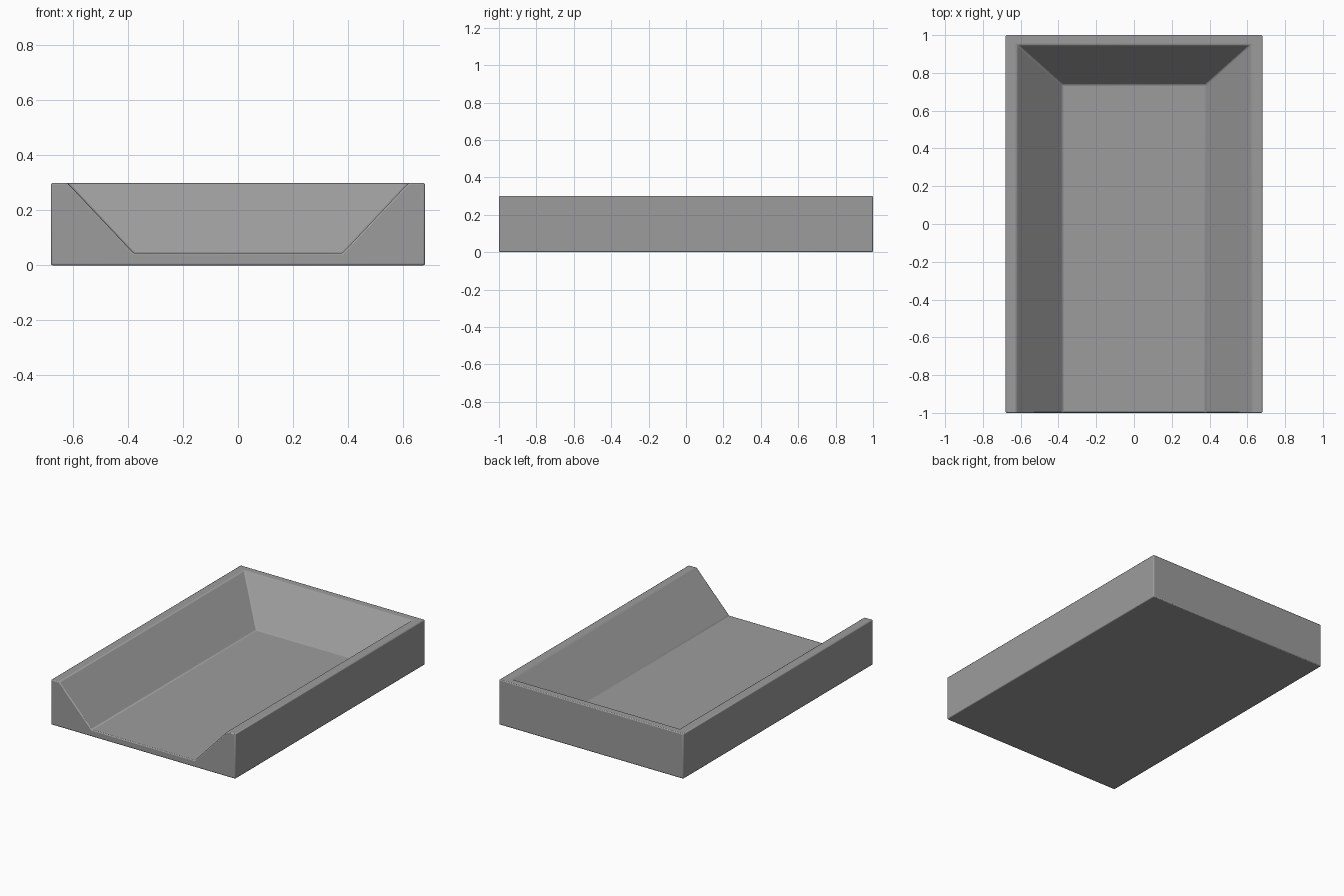
import bpy, bmesh

if "Cube" in bpy.data.objects:
    bpy.data.objects.remove(bpy.data.objects["Cube"])

W, L, H = 0.68, 1.0, 0.30          # outer half width, half length, height
RIM_X, RIM_Y = 0.62, 0.95          # inner edge of the rim
FLOOR_X, FLOOR_Y, FLOOR_Z = 0.38, 0.737, 0.045

bm = bmesh.new()


def ring(x, y0, y1, z):
    """Rectangle corners: front left, front right, back right, back left."""
    return [bm.verts.new(p) for p in ((-x, y0, z), (x, y0, z), (x, y1, z), (-x, y1, z))]


base = ring(W, -L, L, 0)
top = ring(W, -L, L, H)
rim = ring(RIM_X, -L, RIM_Y, H)
floor = ring(FLOOR_X, -L, FLOOR_Y, FLOOR_Z)

# Underside and sunken floor
bm.faces.new(base[::-1])
bm.faces.new(floor)
# Outer walls, flat rim and sloped inner walls on the three closed sides
for i in (1, 2, 3):
    j = (i + 1) % 4
    for lo, hi in ((base, top), (top, rim), (rim, floor)):
        bm.faces.new((lo[i], lo[j], hi[j], hi[i]))
# Open front: one U-shaped face
bm.faces.new((base[0], base[1], top[1], rim[1], floor[1], floor[0], rim[0], top[0]))
bmesh.ops.recalc_face_normals(bm, faces=bm.faces)

mesh = bpy.data.meshes.new("scoop_tray")
bm.to_mesh(mesh)
bm.free()
tray = bpy.data.objects.new("scoop_tray", mesh)
bpy.context.collection.objects.link(tray)

# Dark grey finish
dark_grey = bpy.data.materials.new("dark_grey")
dark_grey.diffuse_color = (0.335, 0.335, 0.335, 1)
dark_grey.use_nodes = True
dark_grey.node_tree.nodes["Principled BSDF"].inputs["Base Color"].default_value = dark_grey.diffuse_color
mesh.materials.append(dark_grey)

# Slightly softened edges
bevel = tray.modifiers.new("soft_edges", 'BEVEL')
bevel.width = 0.006
bevel.segments = 2
bevel.limit_method = 'ANGLE'
bevel.angle_limit = 0.5

bpy.context.view_layer.objects.active = tray
tray.select_set(True)
bpy.ops.object.shade_smooth_by_angle()
